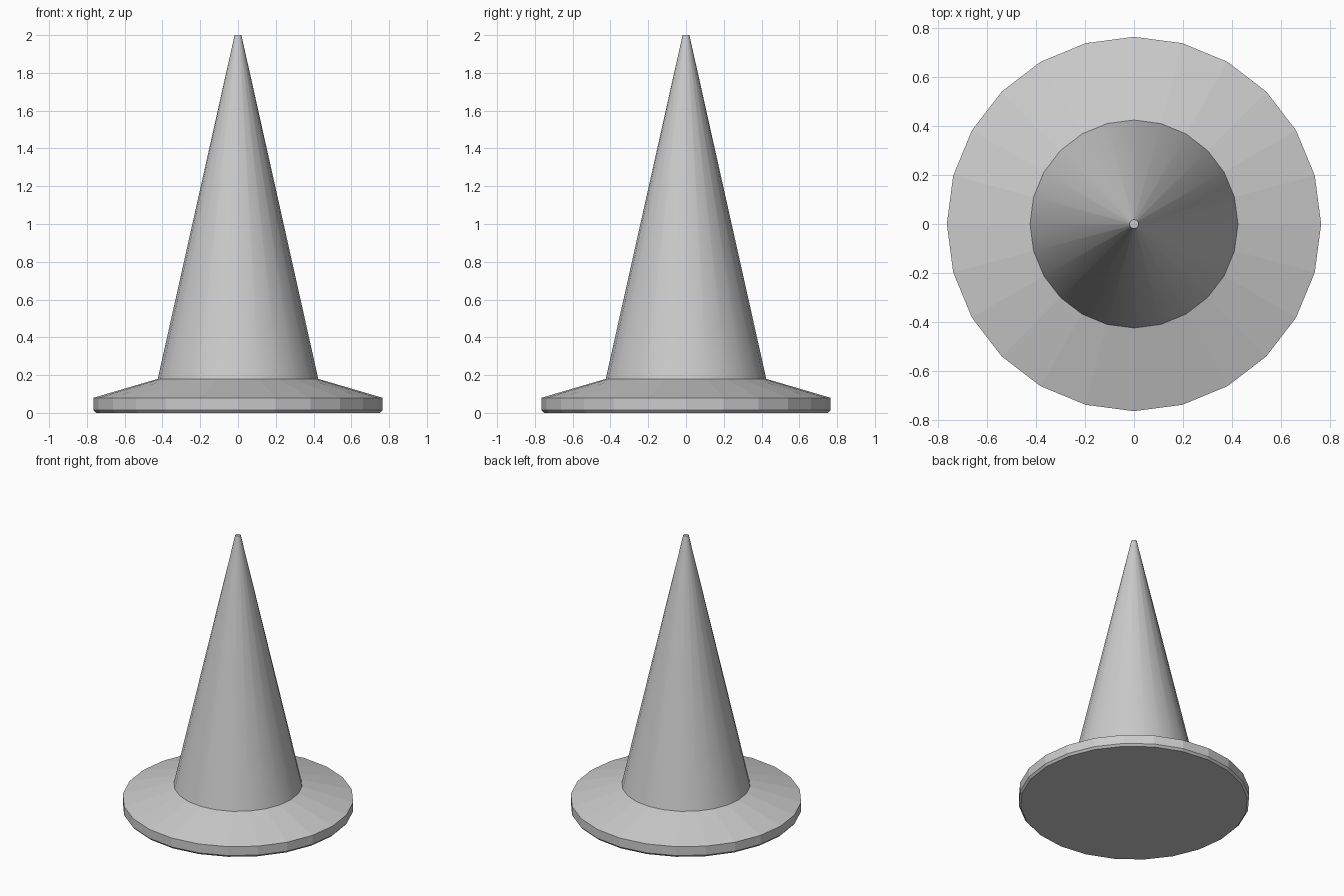
import bpy
import bmesh
from math import cos, sin, tau

SIDES = 24

default_cube = bpy.data.objects.get("Cube")
if default_cube:
    bpy.data.objects.remove(default_cube, do_unlink=True)

# Single plain material
grey = bpy.data.materials.new("light grey")
grey.use_nodes = True
grey.diffuse_color = (0.6, 0.6, 0.6, 1)
grey.node_tree.nodes["Principled BSDF"].inputs["Base Color"].default_value = (0.6, 0.6, 0.6, 1)


def lathe(name, profile, cap_bottom=False, cap_top=False, smooth_sides=False):
    """Revolve a bottom-to-top list of (radius, height) points about z."""
    bm = bmesh.new()
    angles = [tau * i / SIDES for i in range(SIDES)]
    rings = [[bm.verts.new((r * cos(a), r * sin(a), z)) for a in angles]
             for r, z in profile]
    for low, high in zip(rings, rings[1:]):
        for i in range(SIDES):
            j = (i + 1) % SIDES
            side = bm.faces.new((low[i], low[j], high[j], high[i]))
            side.smooth = smooth_sides
    if cap_bottom:
        bm.faces.new(rings[0][::-1])
    if cap_top:
        bm.faces.new(rings[-1])
    for edge in bm.edges:
        if len(edge.link_faces) == 2 and edge.calc_face_angle() > 0.6:
            edge.smooth = False
    mesh = bpy.data.meshes.new(name)
    bm.to_mesh(mesh)
    bm.free()
    mesh.materials.append(grey)
    obj = bpy.data.objects.new(name, mesh)
    bpy.context.collection.objects.link(obj)
    return obj


# Faceted disc base: chamfered foot, upright rim, sloping top
lathe("base", [(0.752, 0), (0.765, 0.015), (0.765, 0.08), (0.425, 0.18)],
      cap_bottom=True)

# Smooth tapering cone with a small flat tip, standing on the base
lathe("cone", [(0.425, 0.18), (0.018, 2)], cap_top=True, smooth_sides=True)
